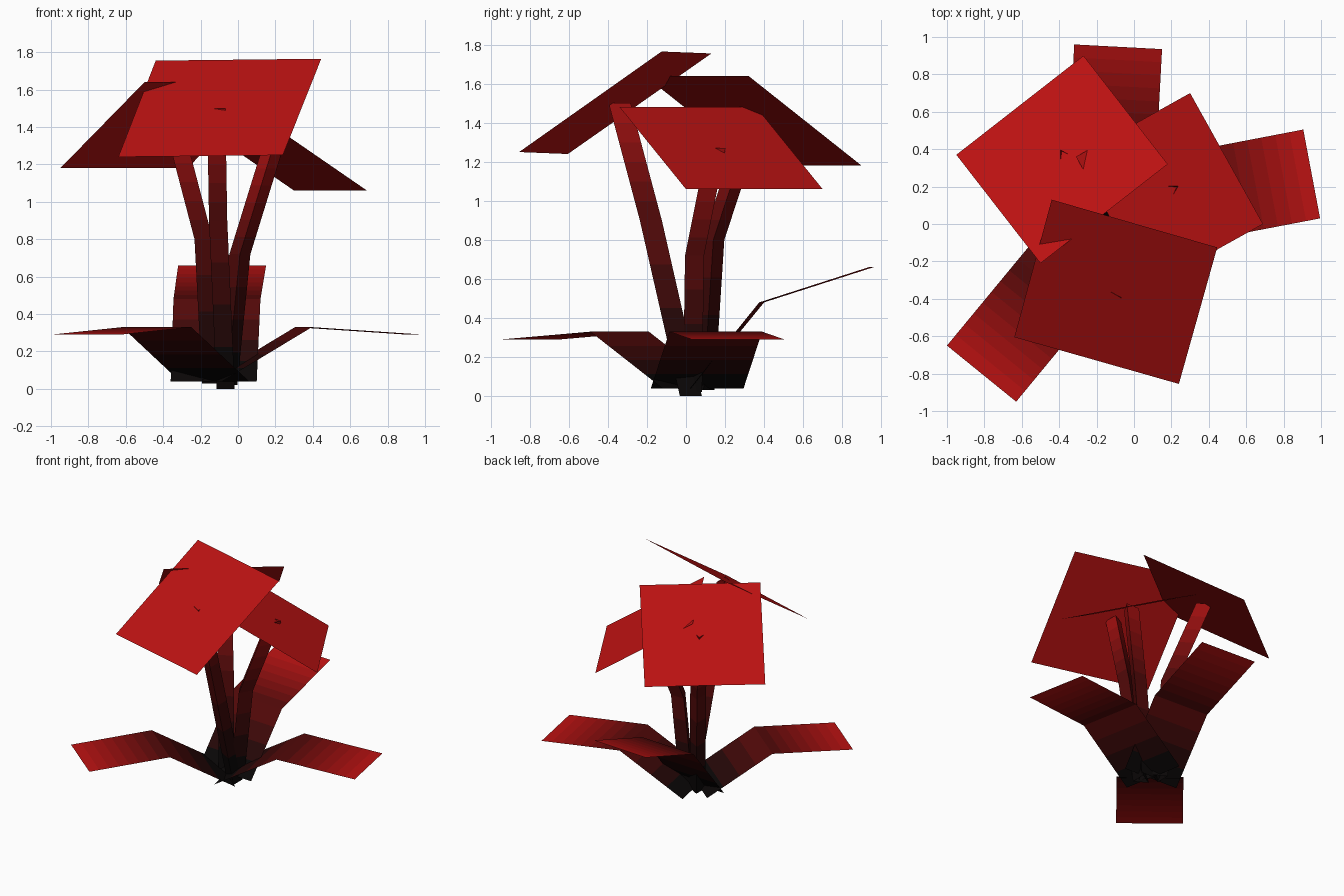
import bpy, bmesh, math
from mathutils import Vector

if "Cube" in bpy.data.objects:
    bpy.data.objects.remove(bpy.data.objects["Cube"])

SHADES = 10
RED, BLACK = Vector((0.50, 0.006, 0.006)), Vector((0.003, 0.002, 0.002))


# Red-to-black ramp shared by all parts
def make_ramp():
    ramp = []
    for i in range(SHADES + 1):
        mat = bpy.data.materials.new(f"petal_red_{i}")
        mat.diffuse_color = (*BLACK.lerp(RED, (i / SHADES) ** 1.5), 1)
        mat.use_nodes = True
        mat.node_tree.nodes["Principled BSDF"].inputs["Base Color"].default_value = mat.diffuse_color
        ramp.append(mat)
    return ramp


RAMP = make_ramp()


def strip(name, rings, closed=False):
    """Bridge (points, shade, bands) rings; colour blends from ring to ring in bands."""
    bm = bmesh.new()
    prev = [bm.verts.new(p) for p in rings[0][0]]
    for (p0, s0, _), (p1, s1, bands) in zip(rings, rings[1:]):
        for b in range(1, bands + 1):
            t = b / bands
            cur = [bm.verts.new(Vector(a).lerp(Vector(c), t)) for a, c in zip(p0, p1)]
            shade = s0 + (s1 - s0) * (b - 0.5) / bands
            n = len(cur)
            for i in range(n if closed else n - 1):
                j = (i + 1) % n
                f = bm.faces.new((prev[i], prev[j], cur[j], cur[i]))
                f.material_index = round(shade * SHADES)
            prev = cur
    mesh = bpy.data.meshes.new(name)
    bm.to_mesh(mesh)
    bm.free()
    for mat in RAMP:
        mesh.materials.append(mat)
    obj = bpy.data.objects.new(name, mesh)
    bpy.context.collection.objects.link(obj)
    return obj


# Flower heads: tilted squares, inner edge then outer edge
def head(name, inner, outer):
    strip(name, [(inner, 1, 0), (outer, 1, 1)])


head("front_flower_head",
     [(-0.44, 0.13, 1.755), (0.445, -0.125, 1.765)],
     [(-0.64, -0.605, 1.24), (0.24, -0.855, 1.25)])
head("left_flower_head",
     [(-0.50, -0.21, 1.64), (0.18, 0.32, 1.64)],
     [(-0.95, 0.37, 1.18), (-0.27, 0.90, 1.18)])
head("right_flower_head",
     [(0.08, -0.34, 1.48), (-0.31, 0.36, 1.48)],
     [(0.69, 0.00, 1.06), (0.30, 0.70, 1.06)])


# Leaves: base, bend and tip edges
def leaf(name, base, bend, tip):
    strip(name, [(base, 0, 0), (bend, 0.3, 4), (tip, 1, 8)])


leaf("left_leaf",
     [(-0.31, 0.18, 0.04), (0.06, -0.12, 0.04)],
     [(-0.62, -0.19, 0.33), (-0.25, -0.49, 0.33)],
     [(-1.00, -0.65, 0.29), (-0.63, -0.95, 0.29)])
leaf("back_leaf",
     [(-0.36, 0.04, 0.04), (0.10, 0.02, 0.04)],
     [(-0.345, 0.40, 0.48), (0.12, 0.375, 0.48)],
     [(-0.32, 0.96, 0.66), (0.15, 0.935, 0.66)])
leaf("right_leaf",
     [(-0.085, -0.18, 0.04), (-0.175, 0.295, 0.04)],
     [(0.395, -0.085, 0.33), (0.305, 0.39, 0.33)],
     [(0.995, 0.03, 0.29), (0.905, 0.505, 0.29)])


# Stems: bent three-sided tubes
def stem(name, path, turn):
    rings = []
    for (x, y, z), shade, bands in zip(path, (0, 0.3, 0.8), (0, 4, 6)):
        pts = []
        for k in range(3):
            a = math.radians(turn + 120 * k)
            pts.append((x + 0.065 * math.cos(a), y + 0.065 * math.sin(a), z))
        rings.append((pts, shade, bands))
    strip(name, rings, closed=True)


stem("front_stem", [(-0.05, 0.025, 0), (-0.09, -0.18, 0.9), (-0.10, -0.34, 1.5)], 180)
stem("left_stem", [(-0.16, 0.09, 0.03), (-0.20, 0.14, 0.8), (-0.36, 0.34, 1.41)], 120)
stem("right_stem", [(-0.06, 0.05, 0.02), (0.01, 0.06, 0.72), (0.18, 0.17, 1.27)], 30)
